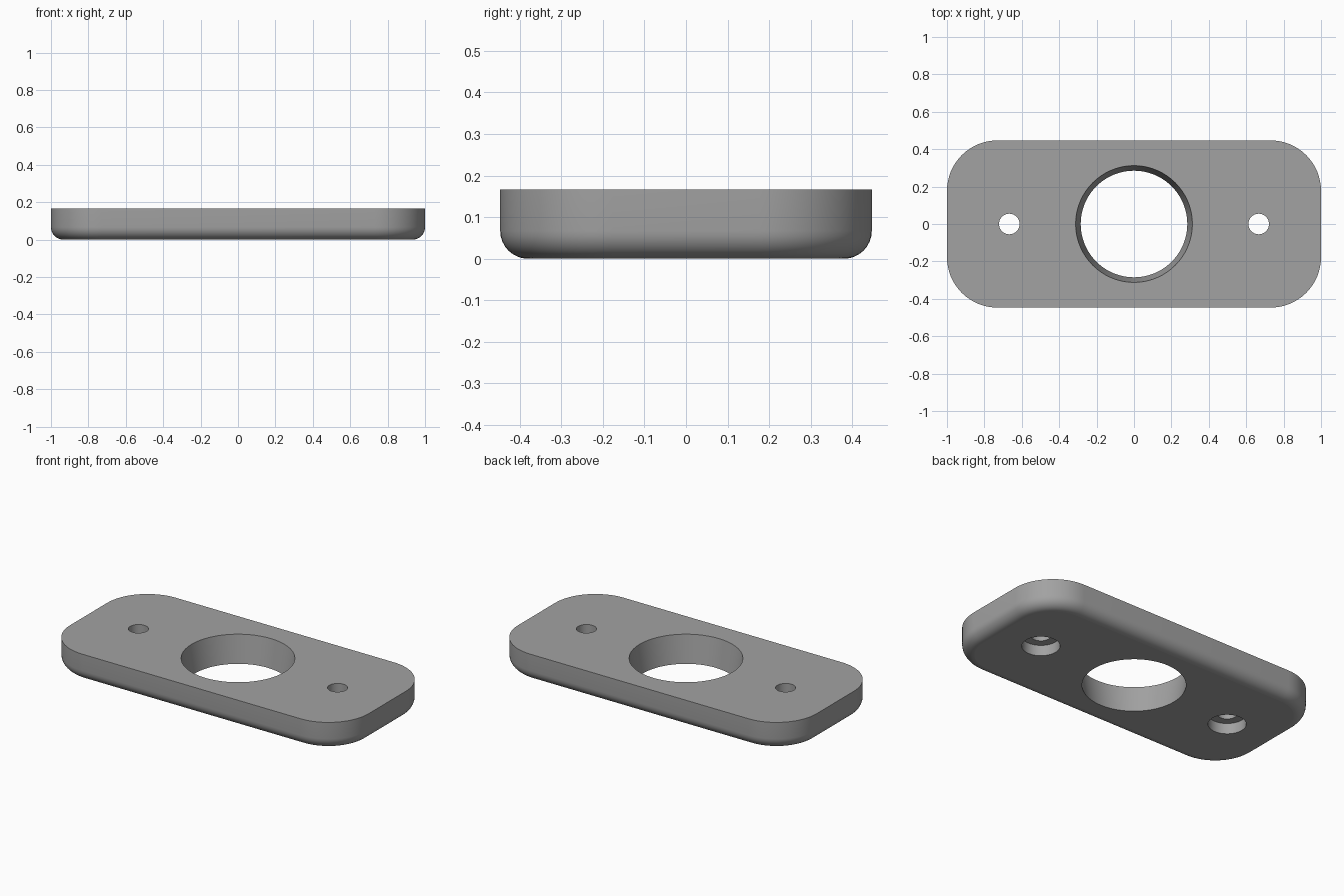
import bpy, bmesh, math

if "Cube" in bpy.data.objects:
    bpy.data.objects.remove(bpy.data.objects["Cube"])

LENGTH, WIDTH, HEIGHT = 2.0, 0.894, 0.167
CORNER, FILLET = 0.27, 0.067

grey = bpy.data.materials.new("plain_grey")
grey.diffuse_color = (0.36, 0.36, 0.36, 1)
grey.use_nodes = True
grey.node_tree.nodes["Principled BSDF"].inputs["Base Color"].default_value = grey.diffuse_color


def rounded_rect(inset, steps=16):
    """Outline of the plate, shrunk by inset."""
    pts = []
    r = CORNER - inset
    for k, (sx, sy) in enumerate([(1, 1), (-1, 1), (-1, -1), (1, -1)]):
        cx, cy = sx * (LENGTH / 2 - CORNER), sy * (WIDTH / 2 - CORNER)
        for i in range(steps + 1):
            a = math.pi / 2 * (k + i / steps)
            pts.append((cx + r * math.cos(a), cy + r * math.sin(a)))
    return pts


def circle(x, r, n):
    return [(x + r * math.cos(2 * math.pi * i / n), r * math.sin(2 * math.pi * i / n))
            for i in range(n)]


def loft(name, layers):
    """Closed solid through (outline, z) layers, from bottom to top."""
    bm = bmesh.new()
    rings = [[bm.verts.new((x, y, z)) for x, y in pts] for pts, z in layers]
    n = len(rings[0])
    for a, b in zip(rings, rings[1:]):
        for i in range(n):
            j = (i + 1) % n
            bm.faces.new((a[i], a[j], b[j], b[i]))
    bm.faces.new(rings[0][::-1])
    bm.faces.new(rings[-1])
    bmesh.ops.recalc_face_normals(bm, faces=bm.faces[:])
    mesh = bpy.data.meshes.new(name)
    bm.to_mesh(mesh)
    bm.free()
    mesh.materials.append(grey)
    obj = bpy.data.objects.new(name, mesh)
    bpy.context.collection.objects.link(obj)
    return obj


# Plate with rounded corners and a filleted bottom edge
layers = []
for i in range(9):
    a = math.pi / 2 * i / 8
    layers.append((rounded_rect(FILLET * (1 - math.sin(a))), FILLET * (1 - math.cos(a))))
layers.append((rounded_rect(0), HEIGHT))
plate = loft("mounting_plate", layers)

# Tapered centre opening, wider at the top
E = 0.05
R_LOW, R_HIGH = 0.285, 0.312
slope = (R_HIGH - R_LOW) / HEIGHT * E
cutters = [loft("centre_cutter", [(circle(0, R_LOW - slope, 96), -E),
                                  (circle(0, R_HIGH + slope, 96), HEIGHT + E)])]

# Screw holes, counterbored from below
for x in (-2 / 3, 2 / 3):
    cutters.append(loft("screw_cutter", [(circle(x, 0.105, 48), -E),
                                         (circle(x, 0.105, 48), 0.065),
                                         (circle(x, 0.055, 48), 0.065),
                                         (circle(x, 0.055, 48), HEIGHT + E)]))

for c in cutters:
    c.hide_render = True
    mod = plate.modifiers.new("hole", 'BOOLEAN')
    mod.operation = 'DIFFERENCE'
    mod.solver = 'EXACT'
    mod.object = c

# Apply the cuts and remove the helpers
dg = bpy.context.evaluated_depsgraph_get()
result = bpy.data.meshes.new_from_object(plate.evaluated_get(dg))
plate.modifiers.clear()
plate.data = result
for c in cutters:
    bpy.data.objects.remove(c)

# Smooth walls and fillet, flat top and bottom
bpy.ops.object.select_all(action='DESELECT')
plate.select_set(True)
bpy.context.view_layer.objects.active = plate
bpy.ops.object.shade_smooth_by_angle(angle=math.radians(30))
for p in plate.data.polygons:
    if abs(p.normal.z) > 0.999:
        p.use_smooth = False
